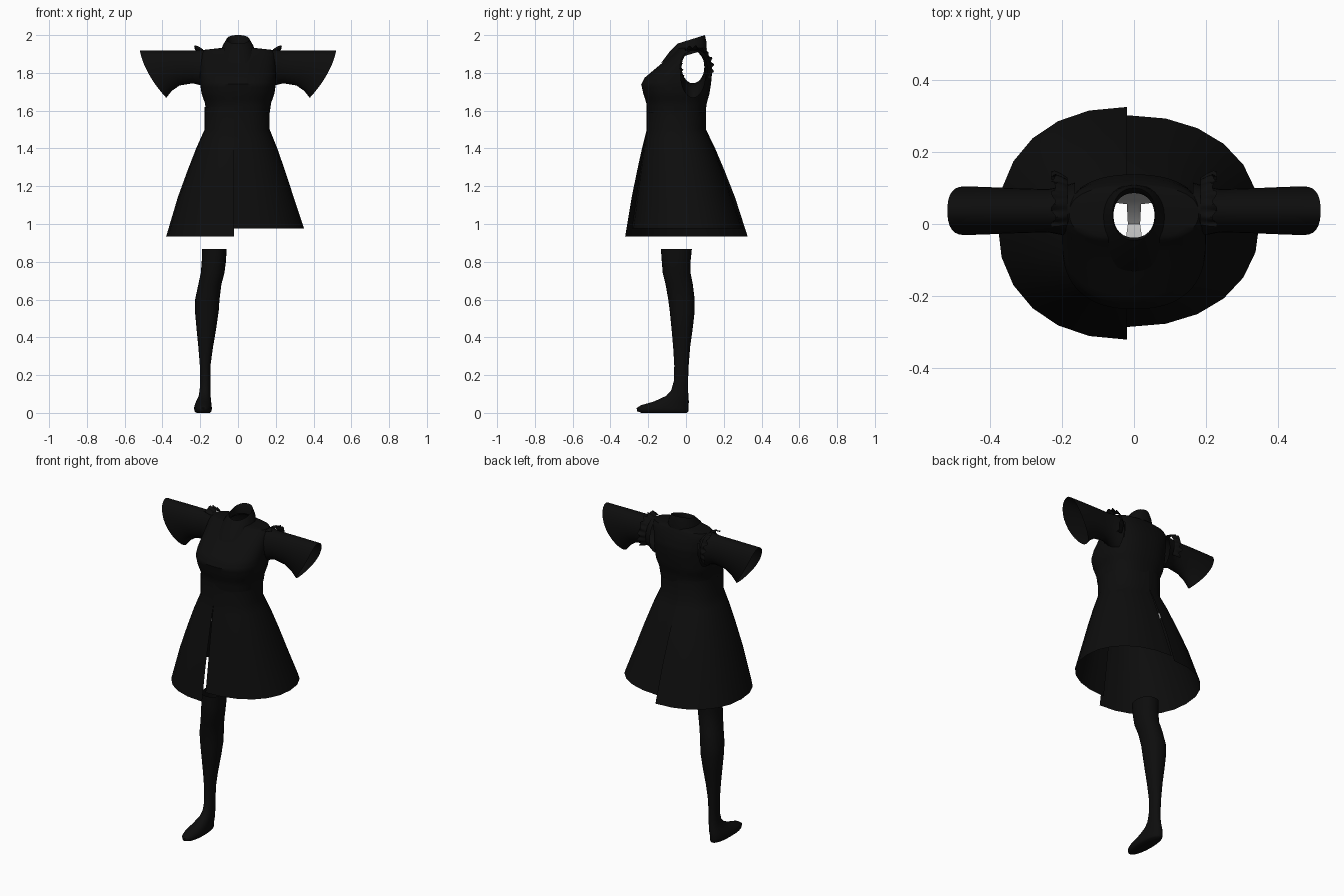
import bpy, bmesh, math
from mathutils import Vector

if "Cube" in bpy.data.objects:
    bpy.data.objects.remove(bpy.data.objects["Cube"])

TAU = 2 * math.pi


def material(name, value):
    m = bpy.data.materials.new(name)
    m.diffuse_color = (value, value, value, 1)
    m.use_nodes = True
    m.node_tree.nodes["Principled BSDF"].inputs["Base Color"].default_value = m.diffuse_color
    return m


black = material("black_cloth", 0.004)
grey = material("pale_grey_cloth", 0.5)


def power(v, n):
    return math.copysign(abs(v) ** (2 / n), v)


def oval(z, x0, x1, y0, y1, n=2.0, segs=32):
    """Horizontal rounded ring filling the given bounds."""
    cx, cy, rx, ry = (x0 + x1) / 2, (y0 + y1) / 2, (x1 - x0) / 2, (y1 - y0) / 2
    return [Vector((cx + rx * power(math.cos(TAU * i / segs), n),
                    cy + ry * power(math.sin(TAU * i / segs), n), z)) for i in range(segs)]


def refine(rows, steps):
    """Insert evenly spaced rows between the given ones."""
    out = []
    for a, b in zip(rows, rows[1:]):
        out += [[u + (v - u) * k / steps for u, v in zip(a, b)] for k in range(steps)]
    return out + [rows[-1]]


def loft(name, rings, mat=black, closed=True, cap_end=False, drop=None, mirror=False, angle=40):
    """Skin a list of rings; drop(centre) removes faces for openings."""
    bm = bmesh.new()
    vs = [[bm.verts.new(p) for p in r] for r in rings]
    n = len(rings[0])
    for a, b in zip(vs, vs[1:]):
        for i in range(n if closed else n - 1):
            j = (i + 1) % n
            bm.faces.new((a[i], a[j], b[j], b[i]))
    if cap_end:
        bm.faces.new(vs[-1])
    if drop:
        gone = [f for f in bm.faces if drop(f.calc_center_median())]
        bmesh.ops.delete(bm, geom=gone, context='FACES')
    bmesh.ops.recalc_face_normals(bm, faces=bm.faces)
    me = bpy.data.meshes.new(name)
    bm.to_mesh(me)
    bm.free()
    me.materials.append(mat)
    ob = bpy.data.objects.new(name, me)
    bpy.context.collection.objects.link(ob)
    bpy.ops.object.select_all(action='DESELECT')
    ob.select_set(True)
    bpy.context.view_layer.objects.active = ob
    if mirror:
        ob.modifiers.new("mirror", 'MIRROR')
    bpy.ops.object.shade_smooth_by_angle(angle=math.radians(angle))
    return ob


# Bodice: bust, back and shoulders, open at neck and armholes
bodice_rows = [  # z, half width, front, back
    (1.59, .168, -.205, .103), (1.64, .175, -.21, .11), (1.69, .193, -.226, .124),
    (1.74, .2, -.237, .132), (1.775, .2, -.218, .136), (1.82, .2, -.165, .138),
    (1.87, .198, -.105, .128), (1.9, .195, -.07, .118), (1.922, .18, -.05, .108),
    (1.932, .09, -.045, .1), (1.935, .062, -.04, .088)]
rings = [oval(z, -w, w, f, b, 2.4, 64) for z, w, f, b in bodice_rows]
loft("bodice", refine(rings, 3),
     drop=lambda c: abs(c.x) > .12 and ((c.y - .037) / .064) ** 2 + ((c.z - 1.83) / .09) ** 2 < 1)

# Flared sleeves with a slanted open cuff
sleeve_rows = [  # top x, top z, bottom x, bottom z, half depth, cuff bulge
    (.165, 1.922, .165, 1.71, .078, 0), (.2, 1.922, .2, 1.735, .068, 0),
    (.24, 1.918, .24, 1.745, .06, 0), (.36, 1.918, .31, 1.733, .063, .005),
    (.45, 1.918, .35, 1.705, .066, .012), (.52, 1.918, .38, 1.668, .068, .022)]
rings = []
for tx, tz, bx, bz, ry, bulge in sleeve_rows:
    ring = []
    for i in range(28):
        c, s = math.cos(TAU * i / 28), math.sin(TAU * i / 28)
        k = (1 + s) / 2
        ring.append(Vector((bx + (tx - bx) * k + bulge * c * c, .037 + ry * c, bz + (tz - bz) * k)))
    rings.append(ring)
loft("sleeves", refine(rings, 2), mirror=True)

# Ruffles running over the shoulder seams and down the back
rings = []
for x, r, wave in ((.185, .092, 0), (.205, .102, .003), (.225, .106, .007)):
    ring = []
    for i in range(49):
        a = math.radians(-35 + 150 * i / 48)
        q = r + wave * math.sin(i * 1.05)
        ring.append(Vector((x + wave * math.cos(i * .8), .037 + q * math.cos(a), 1.83 + q * 1.03 * math.sin(a))))
    rings.append(ring)
loft("shoulder_ruffles", rings, closed=False, mirror=True)


# Collar: raised at the back, lying down at the front
def collar_ring(rx, y0, y1, z0, z1):
    ring = oval(0, -rx, rx, y0, y1, 2.2, 40)
    for p in ring:
        p.z = z0 + (z1 - z0) * (p.y - y0) / (y1 - y0)
    return ring


loft("collar", [collar_ring(.062, -.04, .086, 1.915, 1.94), collar_ring(.057, -.038, .086, 1.945, 1.985),
                collar_ring(.06, -.045, .1, 1.955, 2.0), collar_ring(.082, -.085, .108, 1.915, 1.965),
                collar_ring(.097, -.132, .11, 1.852, 1.925)], angle=60)


# Skirt: two panels meeting at centre seams, one longer and wider
def skirt_panel(name, side, waist_w, hem_w, hem_front, hem_back, hem_z):
    rings = []
    for t, h in ((0, 1.62), (.0, 1.5), (.11, 1.45), (.22, 1.4), (.45, 1.28), (.7, 1.14), (1, hem_z)):
        w = waist_w + (hem_w - waist_w) * t
        f = -.208 + (hem_front + .208) * t
        b = .106 + (hem_back - .106) * t
        cy, ry = (f + b) / 2, (b - f) / 2
        n = 2.3 - .1 * t
        ring = []
        for i in range(13):
            a = -math.pi / 2 + math.pi * i / 12
            ring.append(Vector((-.02 + side * w * power(math.cos(a), n) if 0 < i < 12 else -.02,
                                cy + ry * power(math.sin(a), n), h)))
        rings.append(ring)
    loft(name, rings, closed=False, angle=30)


skirt_panel("long_skirt_panel", -1, .157, .36, -.322, .326, .935)
skirt_panel("short_skirt_panel", 1, .188, .37, -.287, .303, .977)

# Single stocking with foot
stocking_rows = [  # z, x0, x1, y0, y1
    (.868, -.19, -.06, -.133, .031), (.8, -.192, -.064, -.128, .024), (.74, -.197, -.072, -.123, .024),
    (.68, -.21, -.088, -.108, .036), (.6, -.227, -.098, -.094, .046), (.54, -.228, -.102, -.086, .046),
    (.45, -.22, -.115, -.077, .036), (.35, -.21, -.132, -.068, .022), (.25, -.202, -.146, -.062, .014),
    (.17, -.2, -.146, -.064, .011), (.12, -.203, -.146, -.078, .011), (.09, -.208, -.145, -.105, .013),
    (.06, -.222, -.142, -.17, .015), (.04, -.23, -.14, -.24, .014), (.025, -.233, -.138, -.262, .013),
    (.008, -.23, -.14, -.258, .012), (0, -.22, -.148, -.235, .006)]
loft("stocking", [oval(z, a, b, c, d, 2.2, 24) for z, a, b, c, d in stocking_rows], cap_end=True, angle=60)

# Pale inner brief hidden under the skirt
brief_rows = [(-.13, 1.36, .12), (-.05, 1.2, .024), (0, 1.17, .017), (.055, 1.21, .02),
              (.064, 1.23, .09), (.09, 1.38, .13)]
loft("inner_brief", [[Vector((w * k / 2, y, z)) for k in (-2, -1, 0, 1, 2)] for y, z, w in brief_rows],
     mat=grey, closed=False)
